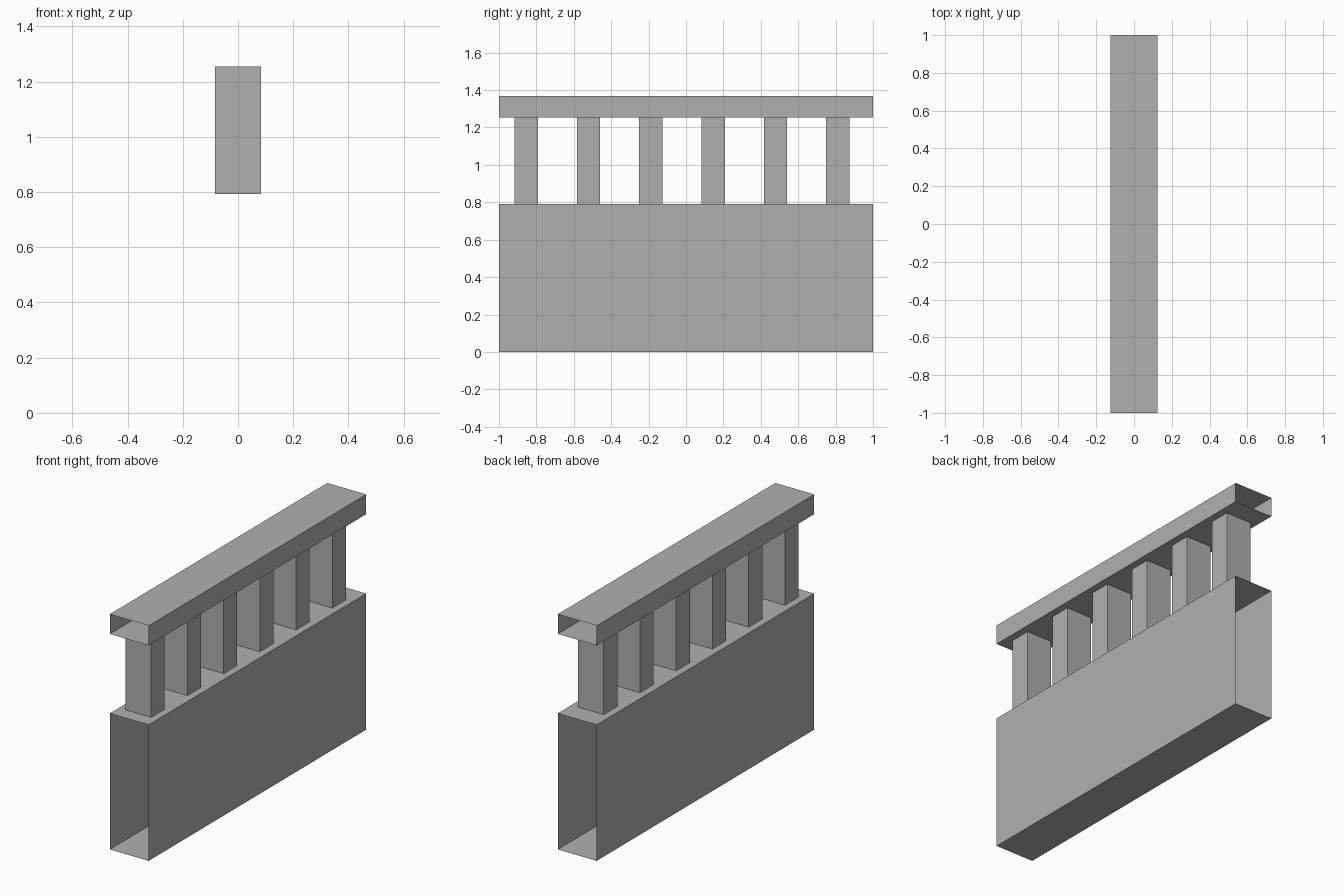
import bpy

if "Cube" in bpy.data.objects:
    bpy.data.objects.remove(bpy.data.objects["Cube"])

# Mid-dark grey shared by all parts
grey = bpy.data.materials.new("dark_grey")
grey.diffuse_color = (0.435, 0.435, 0.435, 1)
grey.use_nodes = True
grey.node_tree.nodes["Principled BSDF"].inputs["Base Color"].default_value = grey.diffuse_color

def sleeve(name, ring, to_3d, ends):
    """Four-sided sleeve, open at both ends: ring is swept between the two ends."""
    verts = [to_3d(a, b, e) for e in ends for a, b in ring]
    faces = [(i, (i + 1) % 4, (i + 1) % 4 + 4, i + 4) for i in range(4)]
    mesh = bpy.data.meshes.new(name)
    mesh.from_pydata(verts, [], faces)
    mesh.materials.append(grey)
    obj = bpy.data.objects.new(name, mesh)
    bpy.context.collection.objects.link(obj)

def beam(name, half, z0, z1):
    ring = [(-half, z0), (-half, z1), (half, z1), (half, z0)]
    sleeve(name, ring, lambda x, z, y: (x, y, z), (-1, 1))

def post(name, half, y0, y1, z0, z1):
    ring = [(-half, y0), (half, y0), (half, y1), (-half, y1)]
    sleeve(name, ring, lambda x, y, z: (x, y, z), (z0, z1))

# Wall base and top rail, open at both ends so segments can be chained
beam("wall_base", 0.125, 0, 0.792)
beam("top_rail", 0.125, 1.254, 1.369)

# Six evenly spaced balusters
for k in range(6):
    y = -0.917 + k / 3
    post(f"baluster_{k + 1}", 0.0825, y, y + 0.125, 0.792, 1.254)
